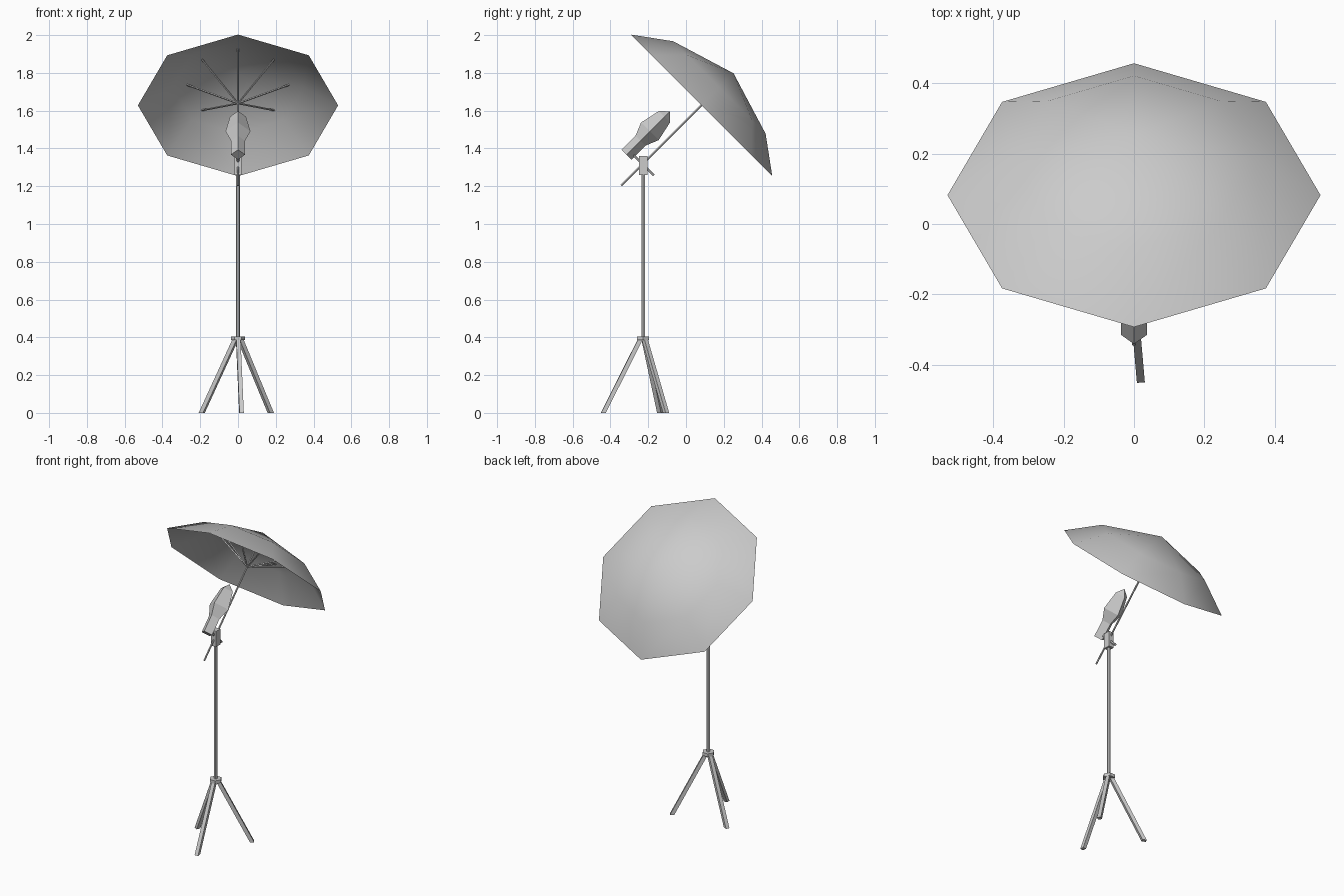
import bpy, bmesh, math
from mathutils import Vector, Matrix

old = bpy.data.objects.get("Cube")
if old:
    bpy.data.objects.remove(old, do_unlink=True)

grey = bpy.data.materials.new("light grey")
grey.use_nodes = True
grey.diffuse_color = (0.6, 0.6, 0.6, 1)
grey.node_tree.nodes["Principled BSDF"].inputs["Base Color"].default_value = (0.6, 0.6, 0.6, 1)


def finish(name, bm, smooth=False):
    mesh = bpy.data.meshes.new(name)
    bmesh.ops.recalc_face_normals(bm, faces=bm.faces)
    bm.to_mesh(mesh)
    bm.free()
    mesh.materials.append(grey)
    for p in mesh.polygons:
        p.use_smooth = smooth
    ob = bpy.data.objects.new(name, mesh)
    bpy.context.collection.objects.link(ob)
    return ob


def lathe(name, profile, sides, matrix, turn=0.0, caps=True, smooth=False):
    """Rings of (radius, height); zero radius makes a point."""
    bm = bmesh.new()
    rings = []
    for r, h in profile:
        n = sides if r > 0 else 1
        angles = [turn + math.tau * i / sides for i in range(n)]
        rings.append([bm.verts.new((r * math.cos(a), r * math.sin(a), h)) for a in angles])
    for low, high in zip(rings, rings[1:]):
        for i in range(sides):
            j = (i + 1) % sides
            if len(high) == 1:
                bm.faces.new((low[i], low[j], high[0]))
            else:
                bm.faces.new((low[i], low[j], high[j], high[i]))
    if caps:
        for ring in (rings[0], rings[-1]):
            if len(ring) > 1:
                bm.faces.new(ring)
    bm.transform(matrix)
    return finish(name, bm, smooth)


def rod(name, start, end, radius, sides=6, turn=0.0):
    start, end = Vector(start), Vector(end)
    axis = end - start
    m = Matrix.Translation(start) @ axis.to_track_quat('Z', 'Y').to_matrix().to_4x4()
    return lathe(name, [(radius, 0), (radius, axis.length)], sides, m, turn)


def tilted(y, z):
    """Frame whose local z points backward and up at 45 degrees."""
    return Matrix.Translation((0, y, z)) @ Matrix.Rotation(-math.pi / 4, 4, 'X')


POLE_Y = -0.227

# Stand: pole, collar and three splayed legs
rod("pole", (0, POLE_Y, 0.39), (0, POLE_Y, 1.28), 0.011)
rod("leg_collar", (0, POLE_Y, 0.385), (0, POLE_Y, 0.405), 0.037)
for i in range(3):
    a = math.radians(-85 + 120 * i)
    out = Vector((math.cos(a), math.sin(a), 0))
    base = Vector((0, POLE_Y, 0))
    leg = rod(f"leg_{i + 1}", base + out * 0.012 + Vector((0, 0, 0.395)),
              base + out * 0.222 + Vector((0, 0, -0.02)), 0.016, 4, math.pi / 4)
    # Trim the foot level with the floor
    bm = bmesh.new()
    bm.from_mesh(leg.data)
    bmesh.ops.bisect_plane(bm, geom=bm.verts[:] + bm.edges[:] + bm.faces[:],
                           plane_co=(0, 0, 0), plane_no=(0, 0, -1), clear_outer=True)
    bmesh.ops.holes_fill(bm, edges=[e for e in bm.edges if e.is_boundary])
    bm.to_mesh(leg.data)
    bm.free()

# Clamp block and lamp stem
bm = bmesh.new()
bmesh.ops.create_cube(bm, size=1)
bm.transform(Matrix.Translation((0, POLE_Y, 1.31)) @ Matrix.Diagonal((0.036, 0.044, 0.1, 1)))
finish("clamp", bm)
rod("lamp_stem", (0, -0.285, 1.373), (0, -0.17, 1.258), 0.008)

# Four-sided lamp body with a flared, pointed head
lamp = tilted(-0.315, 1.367)
lathe("lamp_handle", [(0.037, 0), (0.037, 0.107)], 4, lamp)
lathe("lamp_head", [(0.031, 0.09), (0.066, 0.175), (0.042, 0.285), (0, 0.324)], 4, lamp)

# Umbrella canopy, shaft and struts share one tilted frame
frame = tilted(0.082, 1.628)
lathe("canopy", [(0.53, 0), (0.346, 0.134), (0, 0.24)], 8, frame, caps=False, smooth=True)
rod("umbrella_shaft", frame @ Vector((0, 0, -0.6)), frame @ Vector((0, 0, 0.23)), 0.006)
for i in range(8):
    a = math.tau * i / 8
    rod(f"strut_{i + 1}", frame @ Vector((0, 0, 0.015)),
        frame @ Vector((0.27 * math.cos(a), 0.27 * math.sin(a), 0.154)), 0.005, 4)
